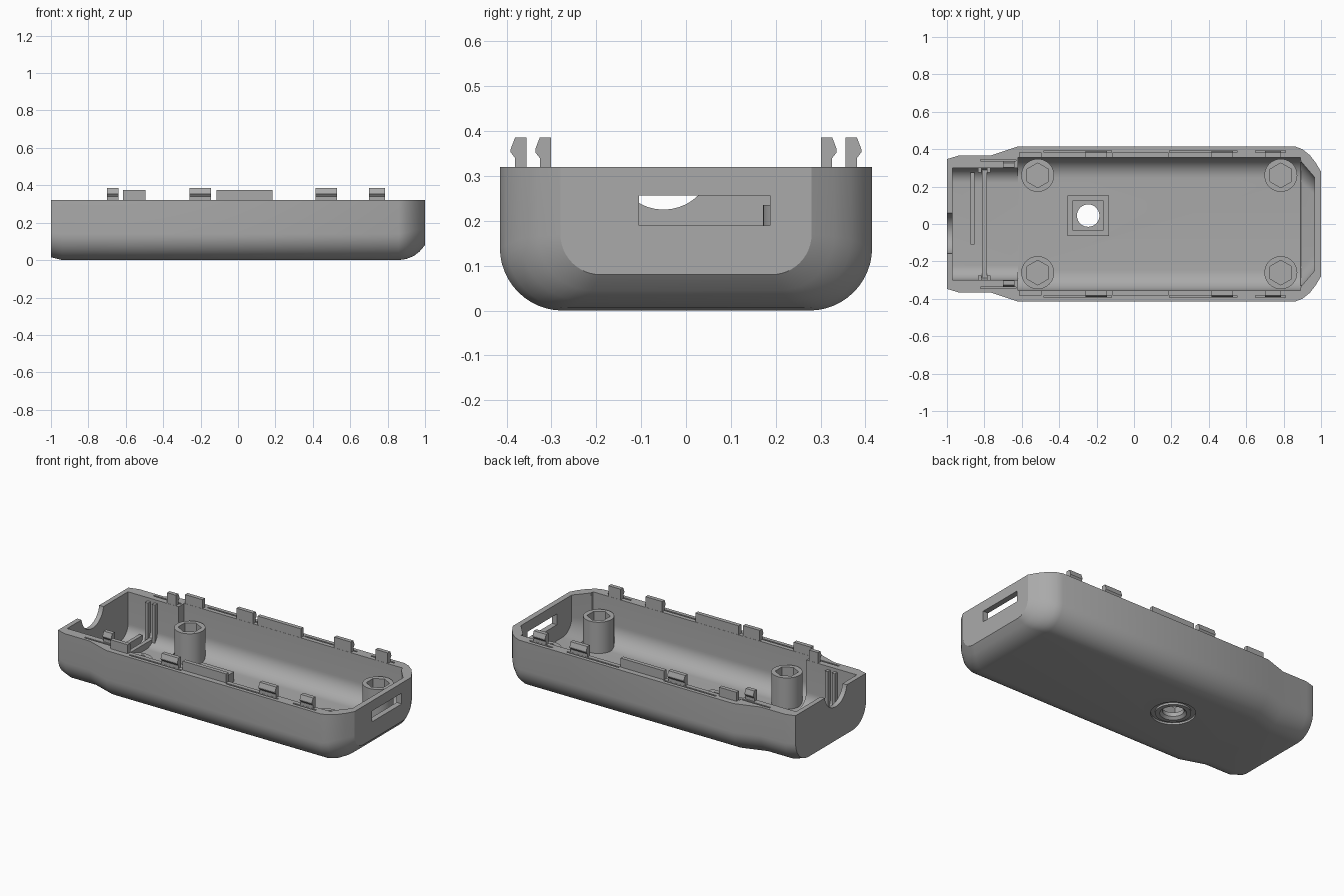
import bpy, bmesh, math
from mathutils import Matrix

if "Cube" in bpy.data.objects:
    bpy.data.objects.remove(bpy.data.objects["Cube"])

grey = bpy.data.materials.new("plain_grey")
grey.use_nodes = True
grey.diffuse_color = (0.4, 0.4, 0.4, 1)
grey.node_tree.nodes["Principled BSDF"].inputs["Base Color"].default_value = (0.4, 0.4, 0.4, 1)

RIM = 0.32


def finish(name, bm):
    bmesh.ops.recalc_face_normals(bm, faces=bm.faces)
    mesh = bpy.data.meshes.new(name)
    bm.to_mesh(mesh)
    bm.free()
    mesh.materials.append(grey)
    ob = bpy.data.objects.new(name, mesh)
    bpy.context.collection.objects.link(ob)
    return ob


def box(name, x, y, z):
    """Box from three (low, high) ranges."""
    bm = bmesh.new()
    bmesh.ops.create_cube(bm, size=1)
    for v in bm.verts:
        for i, (a, b) in enumerate((x, y, z)):
            v.co[i] = (a + b) / 2 + v.co[i] * (b - a)
    return finish(name, bm)


def cylinder(name, x, y, z, r, r_top=None, sides=40, matrix=None):
    bm = bmesh.new()
    bmesh.ops.create_cone(bm, cap_ends=True, segments=sides, radius1=r,
                          radius2=r if r_top is None else r_top, depth=z[1] - z[0])
    m = matrix or Matrix.Translation((x, y, sum(z) / 2))
    bmesh.ops.transform(bm, matrix=m, verts=bm.verts)
    return finish(name, bm)


def loft(name, stations, top, steps=12):
    """Tub-shaped solid; each station is x, half width, bottom height, corner radius."""
    bm = bmesh.new()
    rings = []
    for x, w, low, r in stations:
        half = [(w, top)]
        for i in range(steps + 1):
            a = math.pi / 2 * i / steps
            half.append((w - r + r * math.cos(a), low + r - r * math.sin(a)))
        pts = half + [(-y, z) for y, z in reversed(half)]
        rings.append([bm.verts.new((x, y, z)) for y, z in pts])
    for a, b in zip(rings, rings[1:]):
        for i in range(len(a)):
            j = (i + 1) % len(a)
            bm.faces.new((a[i], a[j], b[j], b[i]))
    bm.faces.new(rings[0])
    bm.faces.new(rings[-1])
    return finish(name, bm)


def boolean(ob, cutters, operation="DIFFERENCE"):
    bpy.context.view_layer.objects.active = ob
    for c in cutters:
        c.hide_render = True
        mod = ob.modifiers.new("cut", "BOOLEAN")
        mod.operation = operation
        mod.solver = "EXACT"
        mod.object = c
        bpy.ops.object.modifier_apply(modifier=mod.name)
        bpy.data.objects.remove(c)


def smooth(ob):
    bpy.ops.object.select_all(action="DESELECT")
    ob.select_set(True)
    bpy.context.view_layer.objects.active = ob
    bpy.ops.object.shade_smooth_by_angle(angle=math.radians(28))


# Outer case and its cavity
case = loft("case_shell", [
    (-1, .347, .015, .13), (-.94, .365, 0, .14), (-.77, .365, 0, .14),
    (-.62, .415, 0, .14), (.86, .415, 0, .14), (.9, .4, .006, .14),
    (.94, .368, .022, .138), (.97, .33, .045, .12), (1, .28, .08, .09)], RIM)
cuts = [
    loft("main_cavity", [(-.62, .355, .04, .11), (.89, .355, .04, .11),
                         (.892, .335, .045, .11), (.965, .25, .09, .09)], .4),
    loft("neck_cavity", [(-.97, .3, .04, .08), (-.6, .3, .04, .08)], .4),
    box("port_slot", (.9, 1.1), (-.105, .187), (.19, .257)),
]
# Round cable notch in the left end wall
cuts.append(cylinder("cable_notch", 0, 0, (-.06, .06), .11, matrix=Matrix.Translation(
    (-1, -.05, .335)) @ Matrix.Rotation(math.pi / 2, 4, "Y")))
# Screw hole with a ring groove underneath
HX, HY = -.245, .045
groove = cylinder("ring_groove", HX, HY, (-.05, .012), .125)
boolean(groove, [cylinder("groove_core", HX, HY, (-.1, .1), .1)])
cuts += [groove, cylinder("screw_hole", HX, HY, (-.05, .2), .06),
         cylinder("countersink", HX, HY, (-.005, .015), .08, .06)]
# Thin relief slots in the rim, behind the snap hooks
for s in (1, -1):
    for x0, x1, y in ((-.82, -.63, .336), (-.48, -.12, .382), (.19, .55, .382), (.65, .81, .382)):
        ys = sorted((s * y, s * (y + .01)))
        cuts.append(box("rim_slot", (x0, x1), ys, (.27, .4)))
boolean(case, cuts)
smooth(case)

# Square nut holder around the screw hole
holder = box("nut_holder", (HX - .11, HX + .11), (HY - .108, HY + .108), (.03, .1))
boolean(holder, [box("nut_pocket", (HX - .08, HX + .08), (HY - .08, HY + .08), (.02, .2))])

# Corner screw bosses with hexagonal pockets
for px, xn in ((-.515, "left"), (.785, "right")):
    for py, yn in ((-.26, "front"), (.26, "back")):
        boss = cylinder(f"boss_{yn}_{xn}", px, py, (.035, .235), .088)
        boolean(boss, [cylinder("hex_pocket", px, py, (.1, .3), .066, sides=6)])
        smooth(boss)

# Low ribs across the neck
box("neck_cross_rib", (-.812, -.787), (-.3, .3), (.035, .08))
box("neck_stop_rib", (-.875, -.852), (-.11, .275), (.035, .09))


def snap_hook(name, x0, x1, y, s):
    """Barbed tab standing on the rim, barb facing outwards."""
    profile = [(0, .29), (.025, .29), (.025, .34), (.035, .353), (.035, .36),
               (.025, .386), (0, .386)]
    bm = bmesh.new()
    f = bm.faces.new([bm.verts.new((x0, s * (y + d), z)) for d, z in profile])
    ext = bmesh.ops.extrude_face_region(bm, geom=[f])["geom"]
    bmesh.ops.translate(bm, vec=(x1 - x0, 0, 0),
                        verts=[v for v in ext if isinstance(v, bmesh.types.BMVert)])
    return finish(name, bm)


# Rim tabs, hooks and circuit board guides on both long sides
for s, side in ((-1, "front"), (1, "back")):
    for i, (x0, x1, y) in enumerate(((-.70, -.64, .301), (-.26, -.145, .356),
                                     (.415, .53, .356), (.70, .785, .356))):
        snap_hook(f"snap_hook_{side}_{i + 1}", x0, x1, y, s)
    ys = sorted((s * .356, s * .381))
    box(f"short_tab_{side}", (-.615, -.495), ys, (.28, .376))
    box(f"long_tab_{side}", (-.115, .185), ys, (.28, .376))
    for i, x in enumerate((-.835, -.787)):
        box(f"board_guide_{side}_{i + 1}", (x, x + .02), sorted((s * .275, s * .305)), (.04, .3))
